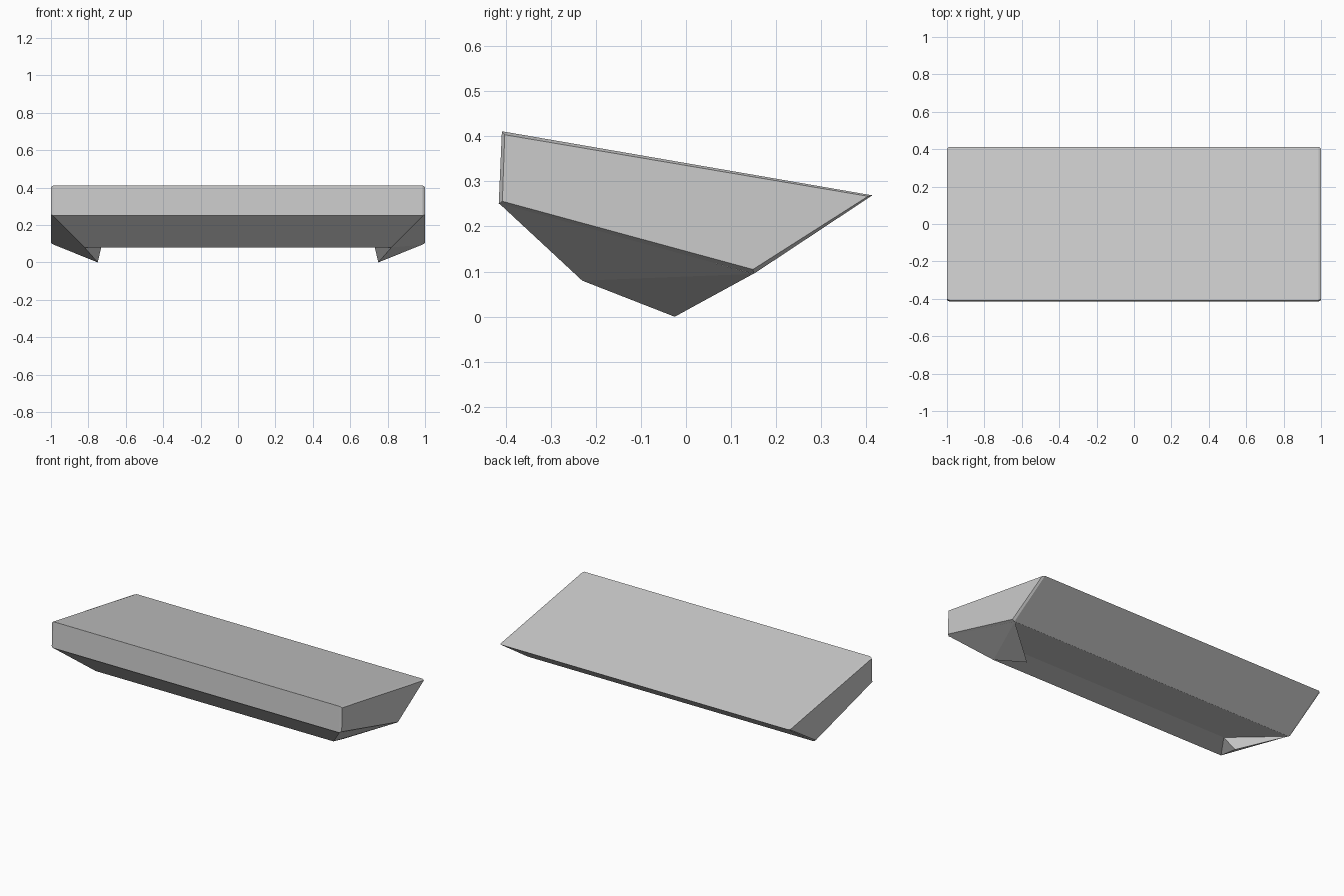
import bpy
import bmesh

cube = bpy.data.objects.get("Cube")
if cube:
    bpy.data.objects.remove(cube, do_unlink=True)

# One light grey for every surface
grey = bpy.data.materials.new("light_grey")
grey.use_nodes = True
grey.diffuse_color = (0.6, 0.6, 0.6, 1)
grey.node_tree.nodes["Principled BSDF"].inputs["Base Color"].default_value = (0.6, 0.6, 0.6, 1)


def finish(bm, name):
    bmesh.ops.recalc_face_normals(bm, faces=bm.faces)
    mesh = bpy.data.meshes.new(name)
    bm.to_mesh(mesh)
    bm.free()
    mesh.materials.append(grey)
    obj = bpy.data.objects.new(name, mesh)
    bpy.context.collection.objects.link(obj)
    return obj


# Main slab: side profile extruded across, with chamfered end caps
HALF = 0.987
CHAMFER = 0.013
profile = [(-0.408, 0.411), (0.413, 0.269), (0.15, 0.095), (-0.415, 0.25)]
bm = bmesh.new()
right = [bm.verts.new((-HALF, y, z)) for y, z in profile]
left = [bm.verts.new((HALF, y, z)) for y, z in profile]
caps = [bm.faces.new(right), bm.faces.new(left)]
for i in range(4):
    j = (i + 1) % 4
    bm.faces.new((right[i], right[j], left[j], left[i]))
bmesh.ops.recalc_face_normals(bm, faces=bm.faces)
bmesh.ops.inset_individual(bm, faces=caps, thickness=0.01, depth=CHAMFER)
finish(bm, "main_slab")

# Underside: a shallow front keel with a pointed wing at each end
points = {
    "front": (0.99, -0.414, 0.251),
    "back": (0.985, 0.149, 0.095),
    "keel": (0.82, -0.23, 0.08),
    "inner": (0.727, -0.095, 0.1),
    "tip": (0.75, -0.025, 0.0),
}
bm = bmesh.new()
side = {
    s: {k: bm.verts.new((s * x, y, z)) for k, (x, y, z) in points.items()}
    for s in (-1, 1)
}
# Wing faces on both ends
for v in side.values():
    for names in (("front", "keel", "back"), ("keel", "tip", "back"),
                  ("keel", "inner", "tip"), ("inner", "back", "tip")):
        bm.faces.new([v[n] for n in names])
# Panels spanning the two ends
loop = ["front", "keel", "inner", "back"]
for a, b in zip(loop, loop[1:] + loop[:1]):
    bm.faces.new((side[-1][a], side[-1][b], side[1][b], side[1][a]))
finish(bm, "underside_keel")
